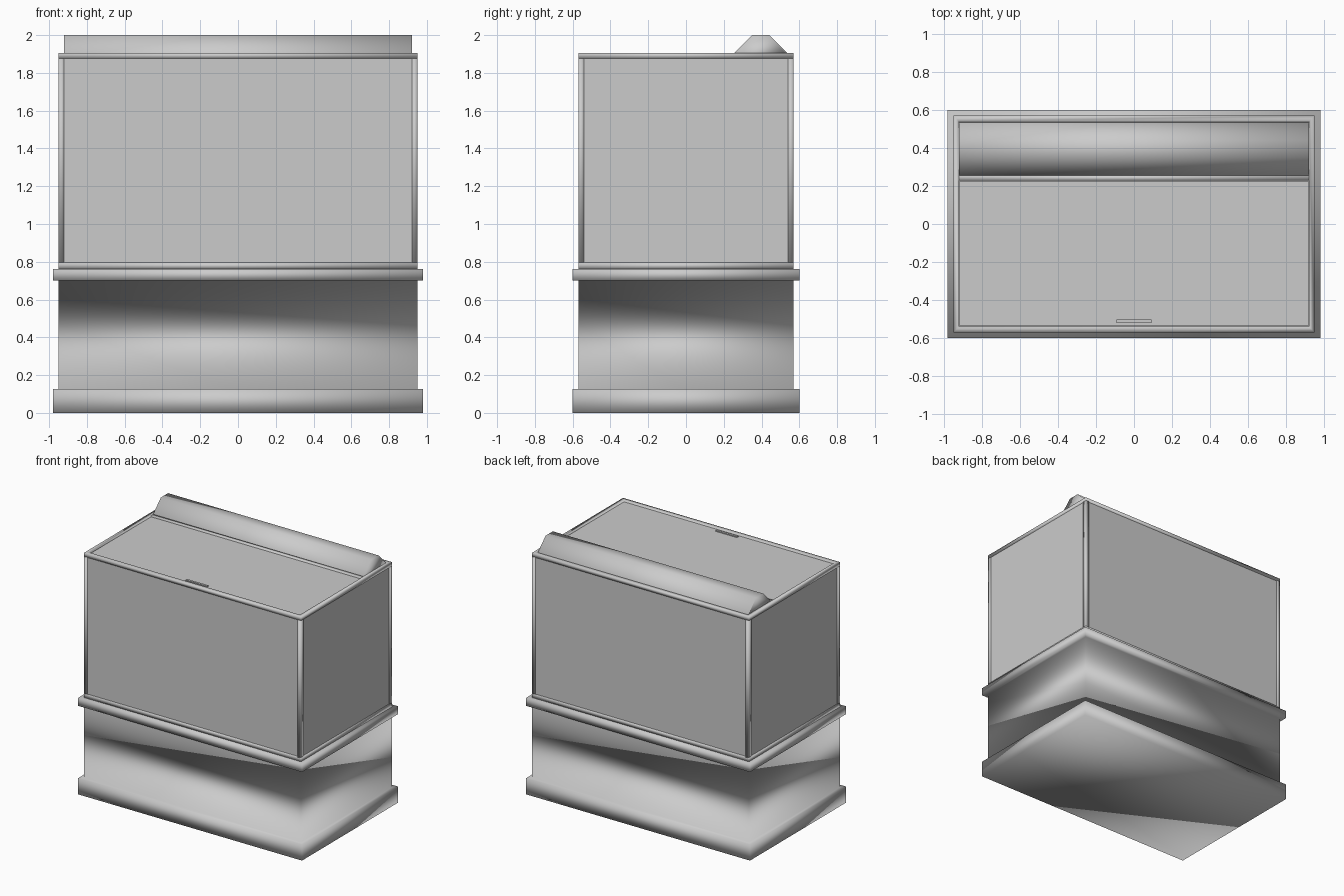
import bpy, bmesh

if "Cube" in bpy.data.objects:
    bpy.data.objects.remove(bpy.data.objects["Cube"])


def finish(name, bm, smooth=False):
    bmesh.ops.recalc_face_normals(bm, faces=bm.faces)
    for f in bm.faces:
        f.smooth = smooth
    me = bpy.data.meshes.new(name)
    bm.to_mesh(me)
    bm.free()
    ob = bpy.data.objects.new(name, me)
    bpy.context.collection.objects.link(ob)
    return ob


def rect_loft(name, rings, closed=False, smooth=True):
    """Stack rectangles (half x, half y, z); cap the ends or close into a frame."""
    bm = bmesh.new()
    loops = [[bm.verts.new((sx * x, sy * y, z))
              for sx, sy in ((-1, -1), (1, -1), (1, 1), (-1, 1))]
             for x, y, z in rings]
    pairs = list(zip(loops, loops[1:]))
    if closed:
        pairs.append((loops[-1], loops[0]))
    else:
        bm.faces.new(loops[0])
        bm.faces.new(loops[-1])
    for a, b in pairs:
        for i in range(4):
            j = (i + 1) % 4
            bm.faces.new((a[i], a[j], b[j], b[i]))
    return finish(name, bm, smooth)


def box(name, x0, x1, y0, y1, z0, z1, smooth=False):
    bm = bmesh.new()
    bmesh.ops.create_cube(bm, size=1)
    for v in bm.verts:
        v.co = ((x0 + x1) / 2 + v.co.x * (x1 - x0),
                (y0 + y1) / 2 + v.co.y * (y1 - y0),
                (z0 + z1) / 2 + v.co.z * (z1 - z0))
    return finish(name, bm, smooth)


# Stand: plinth, cabinet and table slab as one smooth-shaded body
rect_loft("stand", [(.98, .60, 0), (.98, .60, .127), (.95, .57, .127),
                    (.95, .57, .70), (.98, .60, .70), (.98, .60, .762)])

# Tank frame: bottom and top rims
for name, z0, z1 in (("bottom_rim", .762, .795), ("top_rim", 1.877, 1.905)):
    rect_loft(name, [(.95, .57, z0), (.95, .57, z1),
                     (.92, .54, z1), (.92, .54, z0)], closed=True)

# Corner posts
for sx in (-1, 1):
    for sy in (-1, 1):
        xs = sorted((sx * .92, sx * .95))
        ys = sorted((sy * .54, sy * .57))
        box("corner_post", *xs, *ys, .79, 1.88, smooth=True)

# Glass panels, set just inside the frame
for s in (-1, 1):
    ys = sorted((s * .545, s * .565))
    box("glass_long_panel", -.92, .92, *ys, .79, 1.88)
    xs = sorted((s * .925, s * .945))
    box("glass_end_panel", *xs, -.54, .54, .79, 1.88)
box("tank_floor", -.925, .925, -.545, .545, .763, .785)

# Lid, hinge bar, rear cover and lid handle
box("lid", -.918, .918, -.537, .226, 1.88, 1.895)
box("hinge_bar", -.92, .92, .228, .256, 1.877, 1.903, smooth=True)
box("rear_cover", -.92, .92, .254, .54, 1.877, 1.895)
box("lid_handle", -.093, .093, -.52, -.503, 1.893, 1.903)

# Light hood: trapezoid profile extruded along x
profile = [(.256, 1.895), (.256, 1.907), (.35, 2.0), (.44, 2.0),
           (.535, 1.907), (.535, 1.895)]
bm = bmesh.new()
face = bm.faces.new([bm.verts.new((-.92, y, z)) for y, z in profile])
ext = bmesh.ops.extrude_face_region(bm, geom=[face], use_keep_orig=True)
bmesh.ops.translate(bm, vec=(1.84, 0, 0),
                    verts=[g for g in ext["geom"] if isinstance(g, bmesh.types.BMVert)])
finish("light_hood", bm, smooth=True)
